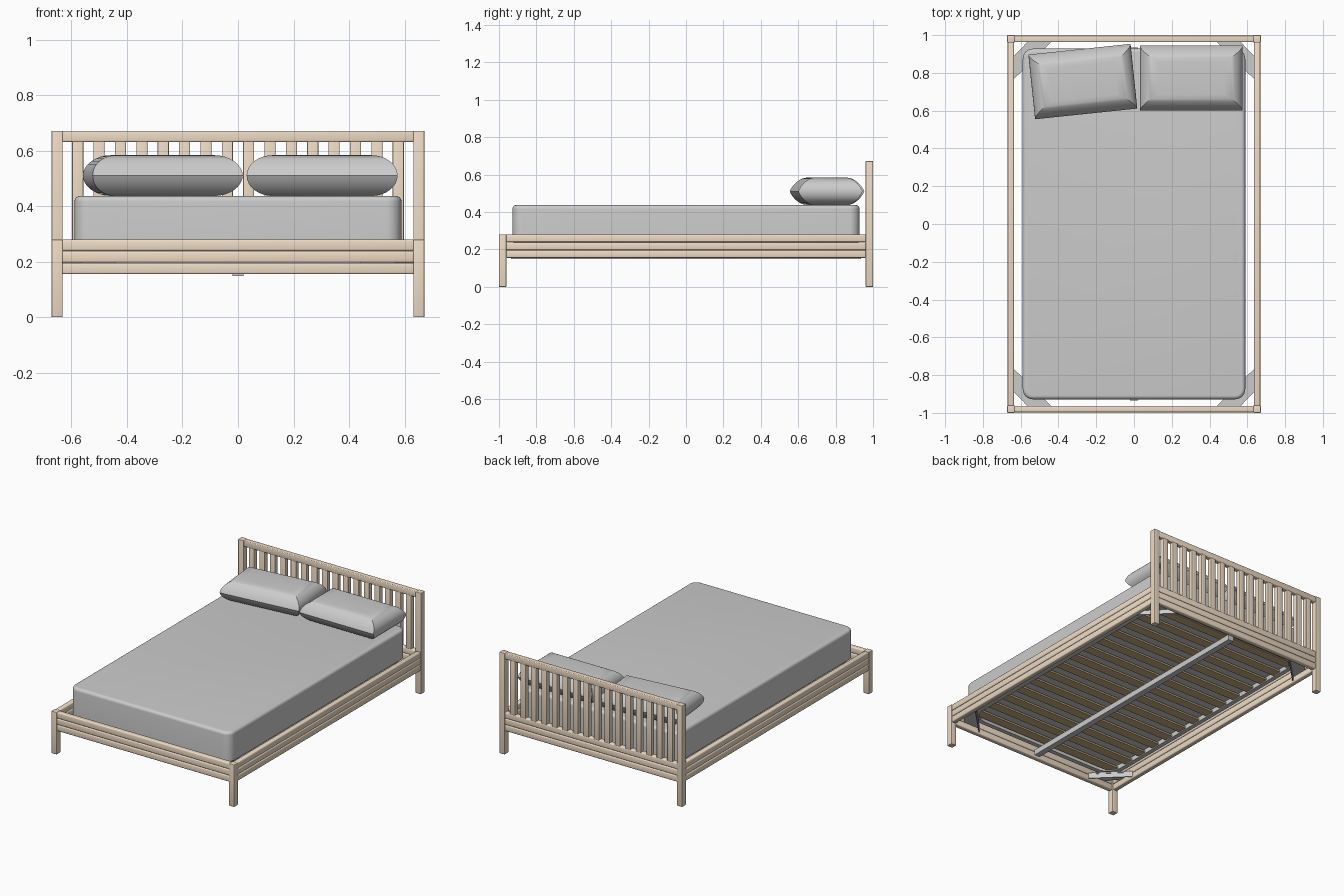
import bpy, bmesh, math
from mathutils import Vector

if "Cube" in bpy.data.objects:
    bpy.data.objects.remove(bpy.data.objects["Cube"])


def material(name, rgb):
    m = bpy.data.materials.new(name)
    m.diffuse_color = (*rgb, 1)
    m.use_nodes = True
    m.node_tree.nodes["Principled BSDF"].inputs["Base Color"].default_value = m.diffuse_color
    return m


WOOD = material("pale_wood", (0.86, 0.71, 0.56))
SLAT = material("slat_wood", (0.58, 0.42, 0.22))


def finish(name, bm, mat=None, smooth=False):
    bmesh.ops.recalc_face_normals(bm, faces=bm.faces)
    me = bpy.data.meshes.new(name)
    bm.to_mesh(me)
    bm.free()
    ob = bpy.data.objects.new(name, me)
    bpy.context.collection.objects.link(ob)
    if mat:
        me.materials.append(mat)
    if smooth:
        bpy.ops.object.select_all(action='DESELECT')
        ob.select_set(True)
        bpy.context.view_layer.objects.active = ob
        bpy.ops.object.shade_smooth_by_angle(angle=math.radians(35))
    return ob


def box(name, x, y, z, mat=None, bevel=0.0):
    """Box from (min, max) ranges on each axis."""
    bm = bmesh.new()
    bmesh.ops.create_cube(bm, size=1)
    for v in bm.verts:
        v.co = Vector([(r[0] + r[1]) / 2 + c * (r[1] - r[0]) for c, r in zip(v.co, (x, y, z))])
    if bevel:
        bmesh.ops.bevel(bm, geom=bm.edges[:], offset=bevel, segments=3, profile=0.5, affect='EDGES')
    return finish(name, bm, mat, bevel > 0)


def loft(name, loops, closed=False, smooth=True, mat=None):
    """Join equal-length point loops; cap the ends unless closed into a ring."""
    bm = bmesh.new()
    rows = [[bm.verts.new(p) for p in loop] for loop in loops]
    n = len(rows[0])
    pairs = list(zip(rows, rows[1:])) + ([(rows[-1], rows[0])] if closed else [])
    for a, b in pairs:
        for i in range(n):
            j = (i + 1) % n
            bm.faces.new((a[i], a[j], b[j], b[i]))
    if not closed:
        bm.faces.new(rows[0])
        bm.faces.new(rows[-1])
    return finish(name, bm, mat, smooth)


def round_rect(hx, hy, r, z, seg=8):
    pts = []
    for k, (sx, sy) in enumerate(((1, 1), (-1, 1), (-1, -1), (1, -1))):
        for i in range(seg + 1):
            a = math.pi / 2 * (k + i / seg)
            pts.append((sx * (hx - r) + r * math.cos(a), sy * (hy - r) + r * math.sin(a), z))
    return pts


# posts, tall at the head and short at the foot
for s, side in ((-1, "left"), (1, "right")):
    px = sorted((s * 0.632, s * 0.672))
    box(f"head_post_{side}", px, (0.96, 1.0), (0, 0.672), WOOD, 0.003)
    box(f"foot_post_{side}", px, (-1.0, -0.96), (0, 0.28), WOOD, 0.003)

# three stacked boards with rounded edges on every side
for i in range(3):
    z = (0.155 + 0.042 * i, 0.196 + 0.042 * i)
    for s, side in ((-1, "left"), (1, "right")):
        box(f"side_board_{side}_{i}", sorted((s * 0.635, s * 0.669)), (-0.963, 0.963), z, WOOD, 0.007)
    box(f"foot_board_{i}", (-0.635, 0.635), (-0.997, -0.963), z, WOOD, 0.007)
    box(f"head_board_{i}", (-0.635, 0.635), (0.963, 0.997), z, WOOD, 0.007)

# headboard top rail and upright slats
box("headboard_top_rail", (-0.635, 0.635), (0.963, 0.997), (0.632, 0.672), WOOD, 0.005)
for i in range(16):
    x = -0.5775 + 0.077 * i
    box(f"headboard_slat_{i}", (x - 0.02, x + 0.02), (0.964, 0.996), (0.274, 0.636), WOOD, 0.004)

# mattress with rounded corners and a soft top edge
R = 0.02
rows = [round_rect(0.58, 0.92, 0.045, 0.236), round_rect(0.589, 0.928, 0.054, 0.244)]
for i in range(7):
    a = math.pi / 2 * i / 6
    d = R * (1 - math.cos(a))
    rows.append(round_rect(0.589 - d, 0.928 - d, 0.054 - d, 0.417 + R * math.sin(a)))
loft("mattress", rows)

# metal base: rounded rim and centre beam
rim = [(0.585, 0.925, 0.13, 0.205), (0.585, 0.925, 0.13, 0.235),
       (0.555, 0.895, 0.10, 0.235), (0.555, 0.895, 0.10, 0.205)]
loft("base_rim", [round_rect(*r) for r in rim], closed=True)
box("centre_beam", (-0.02, 0.02), (-0.935, 0.935), (0.148, 0.185))

# corner brackets: a flat plate with an upright diagonal brace
plate = [(0.635, 0.77), (0.635, 0.89), (0.565, 0.963), (0.44, 0.963), (0.50, 0.90), (0.58, 0.82)]
brace = [(0.635, 0.77), (0.635, 0.779), (0.449, 0.963), (0.44, 0.963)]
for sx in (-1, 1):
    for sy in (-1, 1):
        for name, outline, zs in (("corner_plate", plate, (0.194, 0.203)),
                                  ("corner_brace", brace, (0.165, 0.203))):
            loft(name, [[(sx * x, sy * y, z) for x, y in outline] for z in zs], smooth=False)

# cross slats under the mattress
for i in range(14):
    y = -0.845 + 0.13 * i
    box(f"base_slat_{i}", (-0.57, 0.57), (y - 0.032, y + 0.032), (0.212, 0.224), SLAT)


# pillows: rounded edge profile swept round a mitred rectangle
def pillow(name, cx, cy, turn):
    hx, hy, hz, n = 0.272, 0.172, 0.0735, 16
    loops = []
    for i in range(n + 1):
        t = math.pi * (i / n - 0.5)
        d = 1 - math.cos(t)
        pointed = 0.65 * d + 0.35 * abs(math.sin(t))
        x, y, z = hx - 0.095 * d, hy - 0.085 * pointed, hz * math.sin(t)
        loops.append([(x, y, z), (-x, y, z), (-x, -y, z), (x, -y, z)])
    ob = loft(name, loops)
    ob.location = (cx, cy, 0.437 + hz)
    ob.rotation_euler.z = math.radians(turn)


pillow("pillow_right", 0.303, 0.772, 0)
pillow("pillow_left", -0.271, 0.754, 6)
